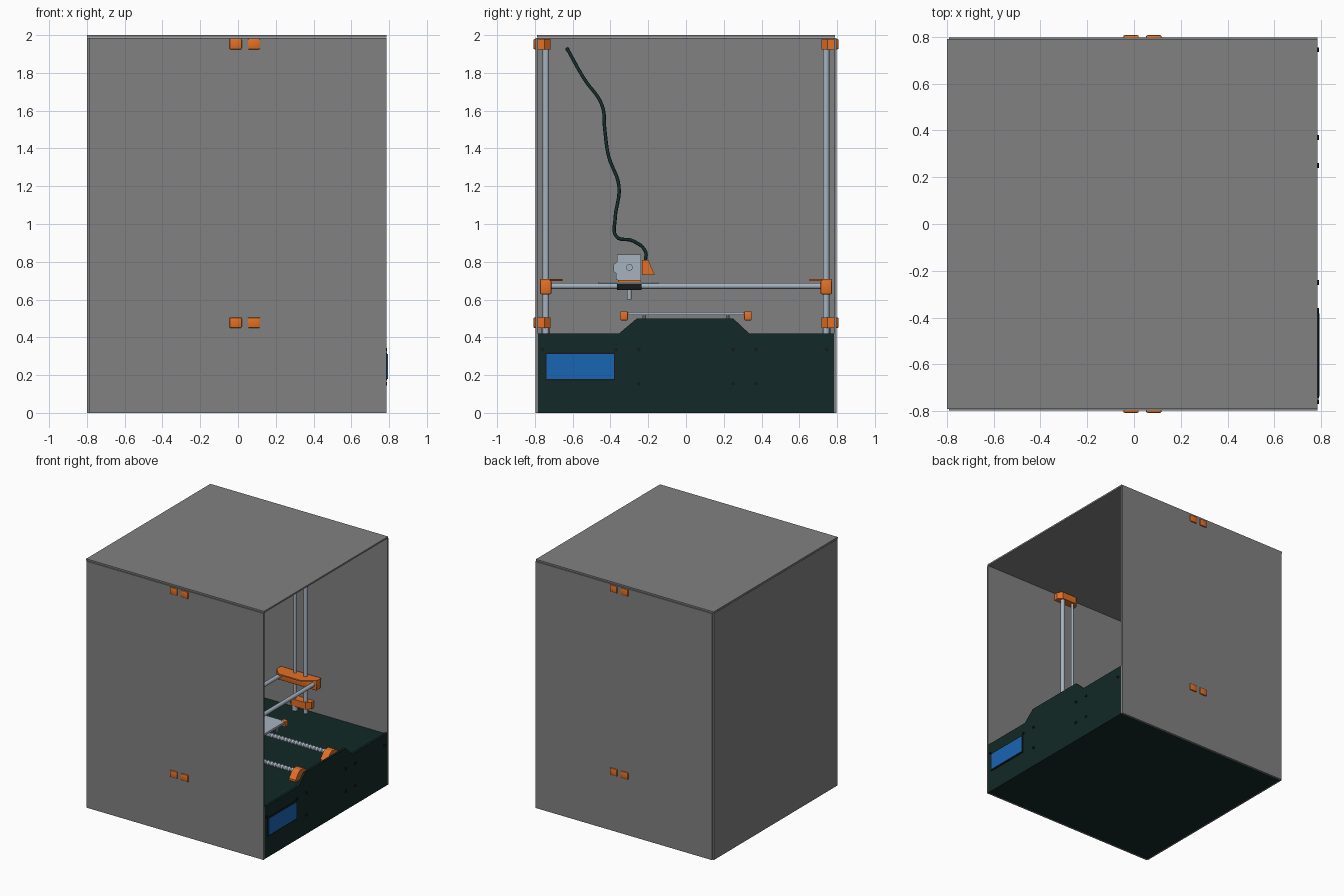
import bpy, bmesh, math
from mathutils import Vector

if "Cube" in bpy.data.objects:
    bpy.data.objects.remove(bpy.data.objects["Cube"])

def mat(name, c):
    m = bpy.data.materials.new(name)
    m.diffuse_color = (*c, 1)
    m.use_nodes = True
    m.node_tree.nodes["Principled BSDF"].inputs["Base Color"].default_value = m.diffuse_color
    return m

GREY = mat("panel grey", (0.22, 0.22, 0.22))
DARK = mat("dark green", (0.006, 0.022, 0.02))
ORANGE = mat("orange plastic", (0.75, 0.16, 0.02))
STEEL = mat("steel", (0.38, 0.45, 0.53))
BLUE = mat("screen blue", (0.01, 0.13, 0.45))
BLACK = mat("black", (0.008, 0.01, 0.01))

def finish(name, bm, m, smooth=False):
    bmesh.ops.recalc_face_normals(bm, faces=bm.faces)
    me = bpy.data.meshes.new(name)
    bm.to_mesh(me)
    bm.free()
    me.materials.append(m)
    ob = bpy.data.objects.new(name, me)
    bpy.context.collection.objects.link(ob)
    if smooth:
        bpy.ops.object.select_all(action='DESELECT')
        ob.select_set(True)
        bpy.context.view_layer.objects.active = ob
        bpy.ops.object.shade_smooth_by_angle(angle=math.radians(35))
    return ob

def box(name, x, y, z, m, bevel=0):
    """Box from (min, max) ranges."""
    bm = bmesh.new()
    bmesh.ops.create_cube(bm, size=1)
    for v in bm.verts:
        v.co = [r[0] + (c + 0.5) * (r[1] - r[0]) for c, r in zip(v.co, (x, y, z))]
    if bevel:
        bmesh.ops.bevel(bm, geom=bm.edges[:], offset=bevel, segments=2, affect='EDGES', profile=0.5)
    return finish(name, bm, m, bool(bevel))

def prism(name, pts, axis, lo, hi, m):
    """Extrude a 2D outline along x ('x': pts are y,z) or z ('z': pts are x,y)."""
    bm = bmesh.new()
    put = (lambda p, t: (t, *p)) if axis == 'x' else (lambda p, t: (*p, t))
    f = bm.faces.new([bm.verts.new(put(p, lo)) for p in pts])
    ext = bmesh.ops.extrude_face_region(bm, geom=[f])
    d = Vector((hi - lo, 0, 0)) if axis == 'x' else Vector((0, 0, hi - lo))
    bmesh.ops.translate(bm, verts=[v for v in ext['geom'] if isinstance(v, bmesh.types.BMVert)], vec=d)
    return finish(name, bm, m)

def rod(name, a, b, r, m, seg=16, thread=0):
    """Round bar from a to b; thread = number of ridges."""
    a, b = Vector(a), Vector(b)
    q = (b - a).to_track_quat('Z', 'Y')
    n = thread * 2 + 1 if thread else 1
    bm = bmesh.new()
    rings = []
    for i in range(n + 1):
        rr = r * (0.72 if thread and i % 2 else 1)
        c = a.lerp(b, i / n)
        rings.append([bm.verts.new(c + q @ Vector((rr * math.cos(t), rr * math.sin(t), 0)))
                      for t in (2 * math.pi * k / seg for k in range(seg))])
    for p, s in zip(rings, rings[1:]):
        for k in range(seg):
            bm.faces.new((p[k], p[(k + 1) % seg], s[(k + 1) % seg], s[k]))
    bm.faces.new(rings[0])
    bm.faces.new(rings[-1])
    return finish(name, bm, m, True)

def span(s, a, b):
    return tuple(sorted((s * a, s * b)))

SIDES = ((-1, "front"), (1, "rear"))

# enclosure panels
for s, n in SIDES:
    box(n + "_panel", (-0.79, 0.785), span(s, 0.783, 0.797), (0, 1.985), GREY)
box("back_panel", (-0.8, -0.788), (-0.788, 0.788), (0, 1.985), GREY)
box("top_panel", (-0.8, 0.785), (-0.79, 0.79), (1.987, 2.0), GREY)

# base box and fascia with raised middle
box("base_box", (-0.788, 0.765), (-0.783, 0.783), (0.0, 0.41), DARK)
prism("fascia", [(-0.787, 0), (0.783, 0), (0.783, 0.42), (0.335, 0.42), (0.25, 0.5),
                 (-0.26, 0.5), (-0.355, 0.42), (-0.787, 0.42)], 'x', 0.765, 0.783, DARK)
box("screen_bezel", (0.783, 0.79), (-0.745, -0.375), (0.172, 0.32), BLACK)
box("screen", (0.785, 0.793), (-0.738, -0.382), (0.18, 0.313), BLUE)
for z, ys in ((0.335, (-0.76, -0.37, -0.25, 0.25, 0.37, 0.745)), (0.155, (-0.25, 0.25, 0.37))):
    for y in ys:
        rod("fascia_screw", (0.78, y, z), (0.79, y, z), 0.01, BLACK, 10)

# vertical axis: clamps, rods, carriage ends
for s, n in SIDES:
    for z, part in ((0.45, "lower"), (1.925, "upper")):
        outline = [(-0.06, s * 0.783), (0.13, s * 0.783), (0.13, s * 0.75), (0.10, s * 0.717),
                   (-0.03, s * 0.717), (-0.06, s * 0.75)]
        prism(f"{n}_{part}_clamp", outline, 'z', z, z + 0.055, ORANGE)
        for x in (-0.045, 0.052):
            box(f"{n}_{part}_clamp_tab", (x, x + 0.065), span(s, 0.78, 0.807), (z, z + 0.055), ORANGE, 0.005)
    rod(n + "_guide_rod", (0.083, s * 0.742, 0.40), (0.083, s * 0.742, 1.97), 0.017, STEEL)
    rod(n + "_lead_screw", (-0.012, s * 0.742, 0.40), (-0.012, s * 0.742, 1.97), 0.011, STEEL, 12)
    rod(n + "_screw_coupling", (-0.012, s * 0.742, 0.41), (-0.012, s * 0.742, 0.45), 0.022, STEEL)
    box(n + "_axis_end", (-0.16, 0.2), span(s, 0.712, 0.773), (0.628, 0.7), ORANGE, 0.008)
    prism(n + "_axis_end_plate", [(-0.16, s * 0.773), (0.2, s * 0.773), (0.2, s * 0.72),
                                  (0.1, s * 0.655), (-0.1, s * 0.655), (-0.16, s * 0.72)],
          'z', 0.699, 0.709, ORANGE)
for x in (-0.12, 0.17):
    rod("cross_rod", (x, -0.73, 0.672), (x, 0.73, 0.672), 0.016, STEEL)

# print head
box("head_plate", (-0.16, 0.2), (-0.465, -0.145), (0.686, 0.694), STEEL)
box("head_mount", (-0.08, 0.14), (-0.36, -0.24), (0.694, 0.703), ORANGE)
box("head_block", (-0.14, 0.195), (-0.365, -0.235), (0.65, 0.684), BLACK)
prism("feed_motor", [(-0.37, 0.703), (-0.237, 0.703), (-0.237, 0.838), (-0.365, 0.838),
                     (-0.365, 0.8), (-0.385, 0.785), (-0.385, 0.75), (-0.37, 0.738)], 'x', -0.06, 0.12, STEEL)
rod("motor_shaft", (0.1, -0.3, 0.77), (0.15, -0.3, 0.77), 0.018, STEEL)
prism("fan_duct", [(-0.232, 0.73), (-0.165, 0.73), (-0.2, 0.81), (-0.232, 0.81)], 'x', -0.06, 0.12, ORANGE)
rod("nozzle", (0.03, -0.3, 0.6), (0.03, -0.3, 0.655), 0.012, STEEL)

# cable to the head
curve = bpy.data.curves.new("cable", 'CURVE')
curve.dimensions = '3D'
curve.bevel_depth = 0.009
curve.bevel_resolution = 2
curve.resolution_u = 6
path = [(-0.02, -0.215, 0.8), (-0.06, -0.215, 0.855), (-0.13, -0.28, 0.91), (-0.2, -0.37, 0.935),
        (-0.26, -0.375, 1.03), (-0.34, -0.355, 1.2), (-0.42, -0.41, 1.36), (-0.5, -0.43, 1.5),
        (-0.58, -0.445, 1.63), (-0.66, -0.54, 1.77), (-0.77, -0.63, 1.93)]
sp = curve.splines.new('BEZIER')
sp.bezier_points.add(len(path) - 1)
for p, c in zip(sp.bezier_points, path):
    p.co = c
    p.handle_left_type = p.handle_right_type = 'AUTO'
curve.materials.append(DARK)
bpy.context.collection.objects.link(bpy.data.objects.new("cable", curve))

# print bed and its corner clips
box("bed_plate", (-0.42, 0.2), (-0.32, 0.32), (0.518, 0.535), STEEL)
box("bed_carrier", (-0.3, 0.1), (-0.24, 0.24), (0.485, 0.495), STEEL)
for s, n in SIDES:
    for x in (-0.42, 0.165):
        box(n + "_bed_clip", (x, x + 0.04), span(s, 0.308, 0.348), (0.49, 0.537), ORANGE, 0.005)
        rod(n + "_bed_post", (x + 0.03, s * 0.22, 0.49), (x + 0.03, s * 0.22, 0.52), 0.01, STEEL, 10)

# bed rails with arched holders
for s, n in SIDES:
    y = s * 0.2
    rod(n + "_bed_rail", (-0.7, y, 0.455), (0.7, y, 0.455), 0.02, STEEL, 12, thread=45)
    arch = [(y - 0.08, 0.405), (y + 0.08, 0.405), (y + 0.08, 0.425), (y + 0.045, 0.47),
            (y + 0.02, 0.485), (y - 0.02, 0.485), (y - 0.045, 0.47), (y - 0.08, 0.425)]
    for x in (-0.71, 0.65):
        prism(n + "_rail_holder", arch, 'x', x, x + 0.06, ORANGE)
